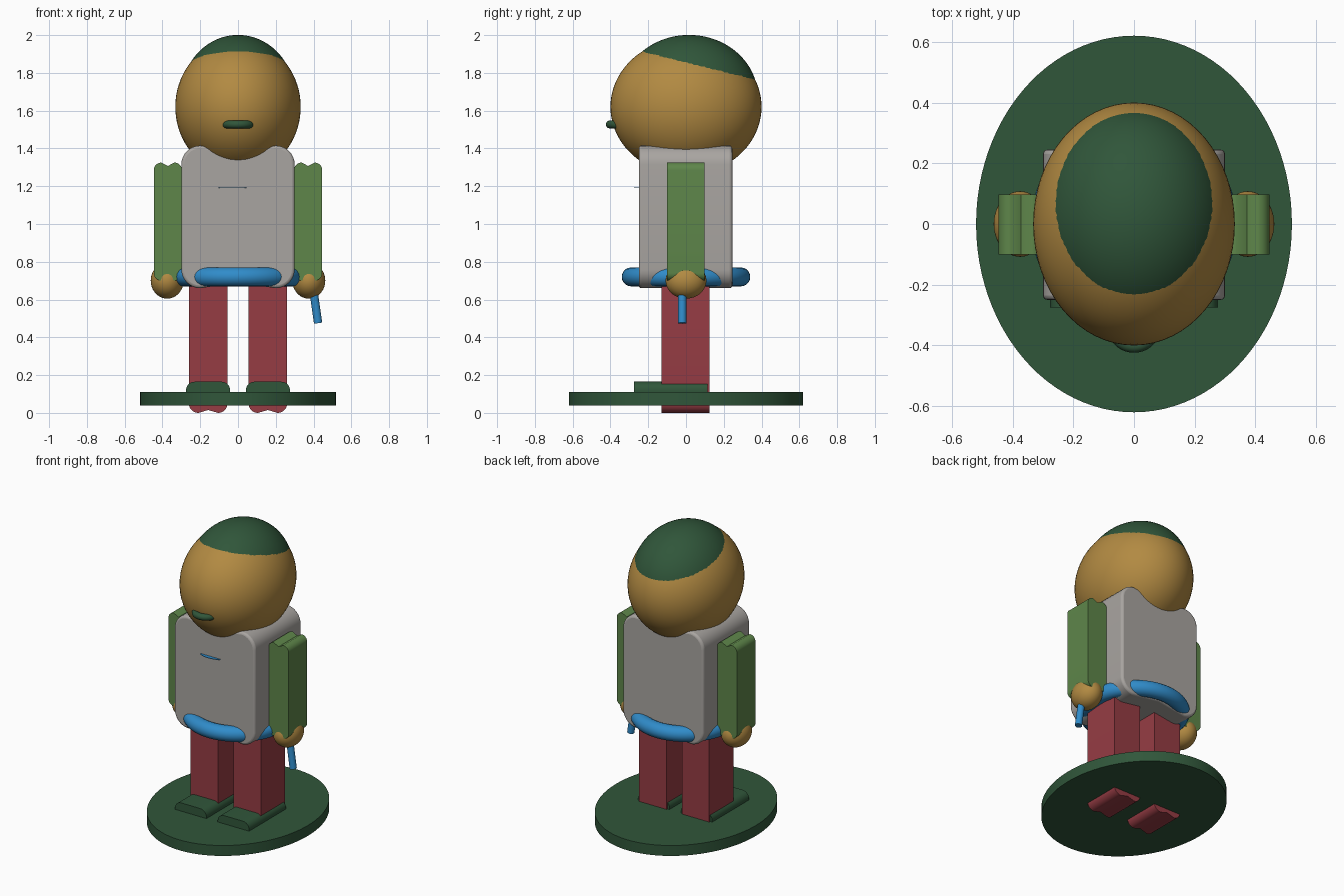
import bpy, bmesh, math
from mathutils import Vector, Matrix

cube = bpy.data.objects.get("Cube")
if cube:
    bpy.data.objects.remove(cube, do_unlink=True)


def material(name, rgb):
    """Flat material from 0-255 display values, stored as linear."""
    lin = [((c / 255 + 0.055) / 1.055) ** 2.4 for c in rgb] + [1]
    mat = bpy.data.materials.new(name)
    mat.use_nodes = True
    mat.diffuse_color = lin
    mat.node_tree.nodes["Principled BSDF"].inputs["Base Color"].default_value = lin
    return mat


SKIN = material("tan", (178, 138, 66))
DARK = material("dark_green", (48, 86, 58))
LEAF = material("leaf_green", (94, 134, 74))
GREY = material("warm_grey", (169, 165, 161))
RED = material("dark_red", (150, 60, 68))
BLUE = material("blue", (48, 140, 202))


def finish(name, bm, mat):
    bmesh.ops.recalc_face_normals(bm, faces=bm.faces)
    mesh = bpy.data.meshes.new(name)
    bm.to_mesh(mesh)
    bm.free()
    obj = bpy.data.objects.new(name, mesh)
    bpy.context.collection.objects.link(obj)
    mesh.materials.append(mat)
    bpy.ops.object.select_all(action='DESELECT')
    obj.select_set(True)
    bpy.context.view_layer.objects.active = obj
    bpy.ops.object.shade_smooth_by_angle(angle=math.radians(35))
    return obj


def ellipsoid(name, center, radii, mat):
    bm = bmesh.new()
    bmesh.ops.create_uvsphere(bm, u_segments=64, v_segments=40, radius=1)
    bmesh.ops.transform(bm, verts=bm.verts,
                        matrix=Matrix.Translation(center) @ Matrix.Diagonal((*radii, 1)))
    return finish(name, bm, mat)


def cylinder(name, start, end, radii, mat, segments):
    start, end = Vector(start), Vector(end)
    axis = end - start
    bm = bmesh.new()
    bmesh.ops.create_cone(bm, cap_ends=True, segments=segments,
                          radius1=1, radius2=1, depth=axis.length)
    turn = axis.to_track_quat('Z', 'Y').to_matrix().to_4x4() if axis.xy.length else Matrix()
    bmesh.ops.transform(bm, verts=bm.verts, matrix=Matrix.Translation((start + end) / 2)
                        @ turn @ Matrix.Diagonal((*radii, 1, 1)))
    return finish(name, bm, mat)


def ring(name, center, major, minor, mat):
    bpy.ops.mesh.primitive_torus_add(location=center, major_radius=major, minor_radius=minor,
                                     major_segments=64, minor_segments=20)
    obj = bpy.context.object
    obj.name = name
    obj.data.materials.append(mat)
    bpy.ops.object.shade_smooth()
    return obj


def padded_block(name, x, y, z, radius, dip, mat, bevel=0.0):
    """Rounded x-z outline with a dip in its ends, extruded along y."""
    cx, cz = sum(x) / 2, sum(z) / 2
    w, h = (x[1] - x[0]) / 2, (z[1] - z[0]) / 2
    corners = [(1, 1), (-1, 1), (-1, -1), (1, -1)]
    outline = []
    for i, (sx, sz) in enumerate(corners):
        for step in range(9):
            a = math.pi / 2 * (i + step / 8)
            outline.append((cx + sx * (w - radius) + radius * math.cos(a),
                            cz + sz * (h - radius) + radius * math.sin(a)))
        if dip and i in (0, 2):
            outline.append((cx, cz + sz * (h - dip)))
    bm = bmesh.new()
    face = bm.faces.new([bm.verts.new((px, y[0], pz)) for px, pz in outline])
    out = bmesh.ops.extrude_face_region(bm, geom=[face])
    moved = [v for v in out["geom"] if isinstance(v, bmesh.types.BMVert)]
    bmesh.ops.translate(bm, verts=moved, vec=(0, y[1] - y[0], 0))
    obj = finish(name, bm, mat)
    if bevel:
        mod = obj.modifiers.new("soft_edges", 'BEVEL')
        mod.width, mod.segments = bevel, 3
        mod.limit_method, mod.angle_limit = 'ANGLE', math.radians(60)
    return obj


# Oval stand
cylinder("stand", (0, 0, 0.04), (0, 0, 0.11), (0.52, 0.62), DARK, 96)

# Head, cap and mouth
ellipsoid("head", (0, 0, 1.62), (0.332, 0.4, 0.36), SKIN)
ellipsoid("cap", (0, 0.016, 1.672), (0.303, 0.365, 0.329), DARK)
ring("mouth", (0, -0.335, 1.527), 0.068, 0.021, DARK)

# Body and belt
padded_block("torso", (-0.3, 0.3), (-0.25, 0.245), (0.66, 1.415), 0.1, 0.03, GREY, 0.015)
ring("belt", (0, 0, 0.72), 0.29, 0.05, BLUE)

# Thin tab on the chest
cylinder("chest_tab", (-0.03, -0.245, 1.19), (-0.03, -0.245, 1.193), (0.075, 0.03), BLUE, 32)


# Paired limbs
for side, s in (("left", 1), ("right", -1)):
    def span(a, b):
        return tuple(sorted((s * a, s * b)))
    padded_block(side + "_arm", span(0.297, 0.446), (-0.1, 0.097), (0.7, 1.325), 0.04, 0.018, LEAF)
    ellipsoid(side + "_hand", (s * 0.375, 0, 0.7), (0.087, 0.108, 0.095), SKIN)
    padded_block(side + "_leg", span(0.056, 0.26), (-0.13, 0.125), (0, 0.75), 0.05, 0.015, RED)
    padded_block(side + "_shoe", span(0.042, 0.275), (-0.275, 0.115), (0.06, 0.165), 0.045, 0, DARK)

# Stick held in the left hand
cylinder("stick", (0.392, -0.02, 0.7), (0.424, -0.02, 0.475), (0.022, 0.022), BLUE, 24)
